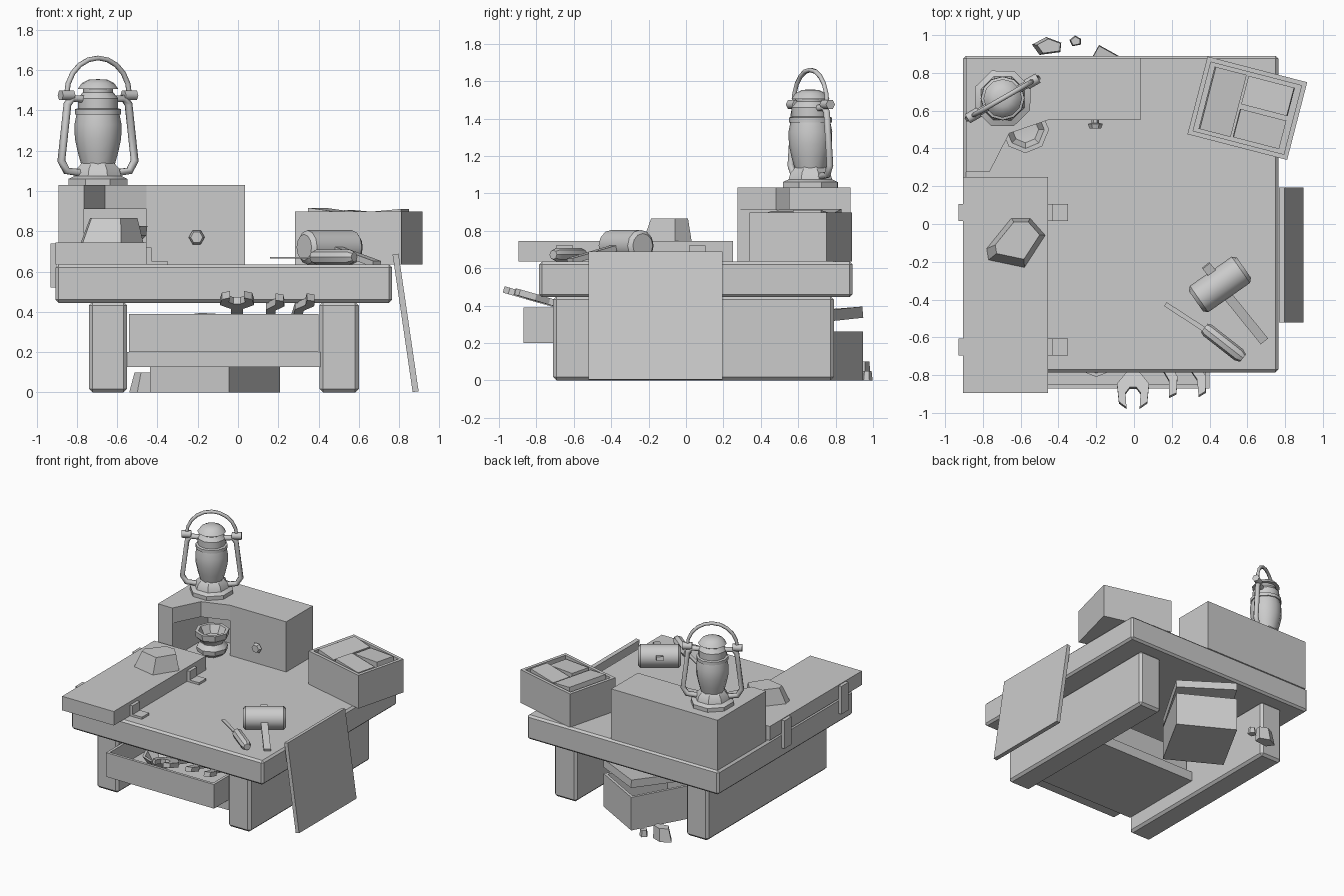
import bpy, bmesh, math
from mathutils import Vector, Matrix

cube = bpy.data.objects.get("Cube")
if cube:
    bpy.data.objects.remove(cube)


def finish(name, bm, loc=(0, 0, 0), rot=(0, 0, 0), smooth=None):
    bmesh.ops.recalc_face_normals(bm, faces=bm.faces)
    me = bpy.data.meshes.new(name)
    bm.to_mesh(me)
    bm.free()
    if smooth:
        me.shade_smooth()
        me.set_sharp_from_angle(angle=math.radians(smooth))
    ob = bpy.data.objects.new(name, me)
    ob.location = loc
    ob.rotation_euler = [math.radians(a) for a in rot]
    bpy.context.collection.objects.link(ob)
    return ob


def box(name, loc, size, rot=(0, 0, 0), bevel=0):
    bm = bmesh.new()
    bmesh.ops.create_cube(bm, size=1)
    bmesh.ops.scale(bm, vec=size, verts=bm.verts)
    if bevel:
        bmesh.ops.bevel(bm, geom=bm.edges[:], offset=bevel, segments=1, affect='EDGES')
    return finish(name, bm, loc, rot)


def span(name, x, y, z, bevel=0):
    lims = (x, y, z)
    return box(name, [(a + b) / 2 for a, b in lims], [b - a for a, b in lims], bevel=bevel)


def tray(name, loc, size, rot=(0, 0, 0), wall=0.03):
    """Open box whose base centre sits at loc."""
    bm = bmesh.new()
    bmesh.ops.create_cube(bm, size=1)
    bmesh.ops.translate(bm, vec=(0, 0, 0.5), verts=bm.verts)
    bmesh.ops.scale(bm, vec=size, verts=bm.verts)
    top = max(bm.faces, key=lambda f: f.calc_center_median().z)
    bmesh.ops.inset_individual(bm, faces=[top], thickness=wall)
    floor = bmesh.ops.extrude_discrete_faces(bm, faces=[top])["faces"][0]
    bmesh.ops.translate(bm, vec=(0, 0, wall - size[2]), verts=floor.verts)
    return finish(name, bm, loc, rot)


def prism(name, pts, z0, z1, loc=(0, 0, 0), rot=(0, 0, 0), taper=1, shift=(0, 0)):
    """Extrude an outline; the top may shrink and slide."""
    bm = bmesh.new()
    cx = sum(p[0] for p in pts) / len(pts)
    cy = sum(p[1] for p in pts) / len(pts)
    low = [bm.verts.new((x, y, z0)) for x, y in pts]
    high = [bm.verts.new((cx + (x - cx) * taper + shift[0],
                          cy + (y - cy) * taper + shift[1], z1)) for x, y in pts]
    bm.faces.new(low)
    bm.faces.new(high)
    for i in range(len(pts)):
        j = (i + 1) % len(pts)
        bm.faces.new((low[i], low[j], high[j], high[i]))
    return finish(name, bm, loc, rot)


def lathe(name, profile, loc, sides, rot=(0, 0, 0), smooth=None):
    bm = bmesh.new()
    vs = [bm.verts.new((r, 0, z)) for r, z in profile]
    es = [bm.edges.new(p) for p in zip(vs, vs[1:])]
    bmesh.ops.spin(bm, geom=vs + es, cent=(0, 0, 0), axis=(0, 0, 1),
                   angle=math.tau, steps=sides, use_duplicate=False)
    bmesh.ops.remove_doubles(bm, verts=bm.verts, dist=0.0005)
    return finish(name, bm, loc, rot, smooth)


def tube(name, pts, radius):
    cu = bpy.data.curves.new(name, 'CURVE')
    cu.dimensions = '3D'
    cu.bevel_depth = radius
    cu.bevel_resolution = 1
    cu.use_fill_caps = True
    sp = cu.splines.new('POLY')
    sp.points.add(len(pts) - 1)
    for p, co in zip(sp.points, pts):
        p.co = (*co, 1)
    ob = bpy.data.objects.new(name, cu)
    bpy.context.collection.objects.link(ob)
    return ob


# Bench: top, side slabs, drawer housing and drawer
span("bench_top", (-0.905, 0.765), (-0.785, 0.89), (0.445, 0.635), 0.015)
span("left_leg_slab", (-0.74, -0.55), (-0.71, 0.79), (0, 0.45), 0.018)
span("right_leg_slab", (0.405, 0.6), (-0.71, 0.79), (0, 0.45), 0.018)
span("drawer_shelf", (-0.55, 0.41), (-0.7, 0.0), (0.125, 0.2))
tray("drawer", (-0.07, -0.46, 0.2), (0.94, 0.82, 0.19))

# Tools lying in the drawer, tilted over its front edge
half = [(0.03, 0.3), (0.03, -0.07), (0.085, -0.14), (0.075, -0.24),
        (0.035, -0.27), (0.04, -0.19), (0.018, -0.16)]
wrench = half + [(-x, y) for x, y in reversed(half)]
claw = [(0, 0.25), (0.045, 0.25), (0.045, -0.02), (0.09, -0.1),
        (0.085, -0.19), (0.045, -0.21), (0.045, -0.12), (0, -0.04)]
prism("wrench", wrench, 0, 0.035, (-0.005, -0.72, 0.395), (-16, 0, 0))
prism("tongs_left", claw, 0, 0.035, (0.14, -0.72, 0.4), (-16, 0, 0))
prism("tongs_right", claw, 0, 0.035, (0.28, -0.72, 0.4), (-16, 0, 5))
lathe("drawer_bowl", [(0, 0), (0.08, 0), (0.13, 0.08), (0.11, 0.08), (0.07, 0.02), (0, 0.02)],
      (-0.2, -0.68, 0.31), 8, smooth=35)

# Leaning panel
box("leaning_panel", (0.832, -0.163, 0.345), (0.03, 0.715, 0.69), (0, -8.3, 0))

# Thick plank on the left, with clamps and a rough stone
span("thick_plank", (-0.905, -0.455), (-0.895, 0.25), (0.635, 0.745))
for i, y in enumerate((-0.65, 0.06)):
    ys = (y - 0.045, y + 0.045)
    span(f"clamp_outer_{i}", (-0.93, -0.9), ys, (0.52, 0.74))
    span(f"clamp_inner_{i}", (-0.46, -0.43), ys, (0.635, 0.72))
    span(f"clamp_foot_{i}", (-0.46, -0.35), ys, (0.635, 0.652))
stone = [(-0.65, 0.03), (-0.55, 0.03), (-0.47, -0.06), (-0.58, -0.23), (-0.77, -0.19), (-0.78, -0.13)]
prism("rough_stone", stone, 0.745, 0.865, taper=0.76, shift=(0.01, 0.01))

# Corner hearth: lower walls with a niche, lintel block above
back = [(0.035, 0.55), (0.035, 0.88), (-0.89, 0.88), (-0.89, 0.275), (-0.765, 0.275)]
prism("hearth_walls", back + [(-0.765, 0.72), (-0.455, 0.72), (-0.455, 0.55)], 0.635, 0.91)
prism("hearth_lintel", back + [(-0.66, 0.48), (-0.455, 0.55)], 0.91, 1.03)
lathe("hearth_knob", [(0, 0), (0.02, 0), (0.02, 0.015), (0.04, 0.02), (0.03, 0.045), (0, 0.045)],
      (-0.205, 0.55, 0.77), 6, (90, 0, 0))
lathe("pot", [(0, 0), (0.07, 0), (0.11, 0.03), (0.115, 0.065), (0.085, 0.1), (0.09, 0.115),
              (0.12, 0.145), (0.125, 0.19), (0.1, 0.19), (0.07, 0.13), (0, 0.12)],
      (-0.575, 0.5, 0.635), 8, smooth=35)

# Lantern
centre = Vector((-0.695, 0.665, 0))
turn = Matrix.Rotation(math.radians(30), 3, 'Z')


def lamp_pts(side, pts):
    return [centre + turn @ Vector((side * r, 0, z)) for r, z in pts]


lathe("lantern_base", [(0, 1.03), (0.158, 1.03), (0.158, 1.06), (0.125, 1.075), (0.115, 1.11),
                       (0.085, 1.14), (0, 1.14)], centre, 8, (0, 0, 22), 30)
lathe("lantern_globe", [(0.08, 1.12), (0.1, 1.19), (0.115, 1.26), (0.117, 1.33), (0.105, 1.39), (0.08, 1.4)],
      centre, 12, smooth=40)
lathe("lantern_collar", [(0, 1.38), (0.115, 1.38), (0.115, 1.405), (0.1, 1.41), (0.1, 1.46), (0.075, 1.49),
                         (0.075, 1.51), (0, 1.51)], centre, 12, smooth=35)
lathe("lantern_cap", [(0, 1.505), (0.102, 1.505), (0.08, 1.535), (0.045, 1.553), (0, 1.555)],
      centre, 12, smooth=40)
for side, label in ((1, "left"), (-1, "right")):
    tube(f"lantern_frame_{label}",
         lamp_pts(side, [(0.1, 1.09), (0.18, 1.1), (0.21, 1.15), (0.175, 1.43), (0.15, 1.46), (0.08, 1.455)]), 0.02)
    knob = lamp_pts(side, [(0.145, 1.475), (0.215, 1.475)])
    tube(f"lantern_pivot_{label}", knob, 0.028)
arc = [(0.18 * math.cos(a), 1.475 + 0.185 * math.sin(a))
       for a in (math.pi * k / 10 for k in range(11))]
tube("lantern_handle", lamp_pts(1, arc), 0.013)

# Box of offcuts on the bench
spin = -14.5
tray("offcut_box", (0.6, 0.613, 0.635), (0.545, 0.425, 0.262), (0, 0, spin), 0.035)
base = Matrix.Translation((0.6, 0.613, 0.87)) @ Matrix.Rotation(math.radians(spin), 4, 'Z')
for i, (x, y, z, w, d, tilt) in enumerate(((-0.135, 0, 0.01, 0.17, 0.34, 8),
                                           (0.09, 0.09, 0.005, 0.25, 0.155, -5),
                                           (0.09, -0.09, 0, 0.25, 0.155, 5))):
    box(f"offcut_{i}", base @ Vector((x, y, z)), (w, d, 0.05), (0, tilt, spin))

# Mallet
lathe("mallet_head", [(0, -0.155), (0.065, -0.155), (0.085, -0.135), (0.085, 0.135), (0.065, 0.155), (0, 0.155)],
      (0.455, -0.32, 0.72), 12, (0, 90, 35), 35)
box("mallet_handle", (0.56, -0.46, 0.685), (0.42, 0.05, 0.03), (0, 13, -51))
box("mallet_stub", (0.405, -0.25, 0.745), (0.08, 0.05, 0.03), (0, 13, -51))

# Chisel
lathe("chisel_handle", [(0, -0.13), (0.028, -0.13), (0.037, -0.11), (0.037, 0.1), (0.025, 0.13), (0, 0.13)],
      (0.475, -0.63, 0.672), 8, (0, 90, -38), 35)
box("chisel_blade", (0.275, -0.495, 0.668), (0.26, 0.025, 0.008), (0, 0, -33))

# Crate under the bench with a loose lid
tray("floor_crate", (-0.115, 0.61, 0), (0.45, 0.52, 0.26), (0, 0, -29))
box("crate_lid", (-0.115, 0.61, 0.335), (0.45, 0.52, 0.06), (4, 3, -29))

# Stones on the floor behind
chunk = [(-0.08, 0.01), (-0.04, -0.045), (0.07, -0.03), (0.075, 0.02), (-0.005, 0.05)]
prism("floor_stone_large", chunk, 0, 0.1, (-0.46, 0.94, 0), taper=0.8, shift=(0.01, 0))
prism("floor_stone_small", [(x * 0.4, y * 0.6) for x, y in chunk], 0, 0.05, (-0.31, 0.968, 0), taper=0.8)
